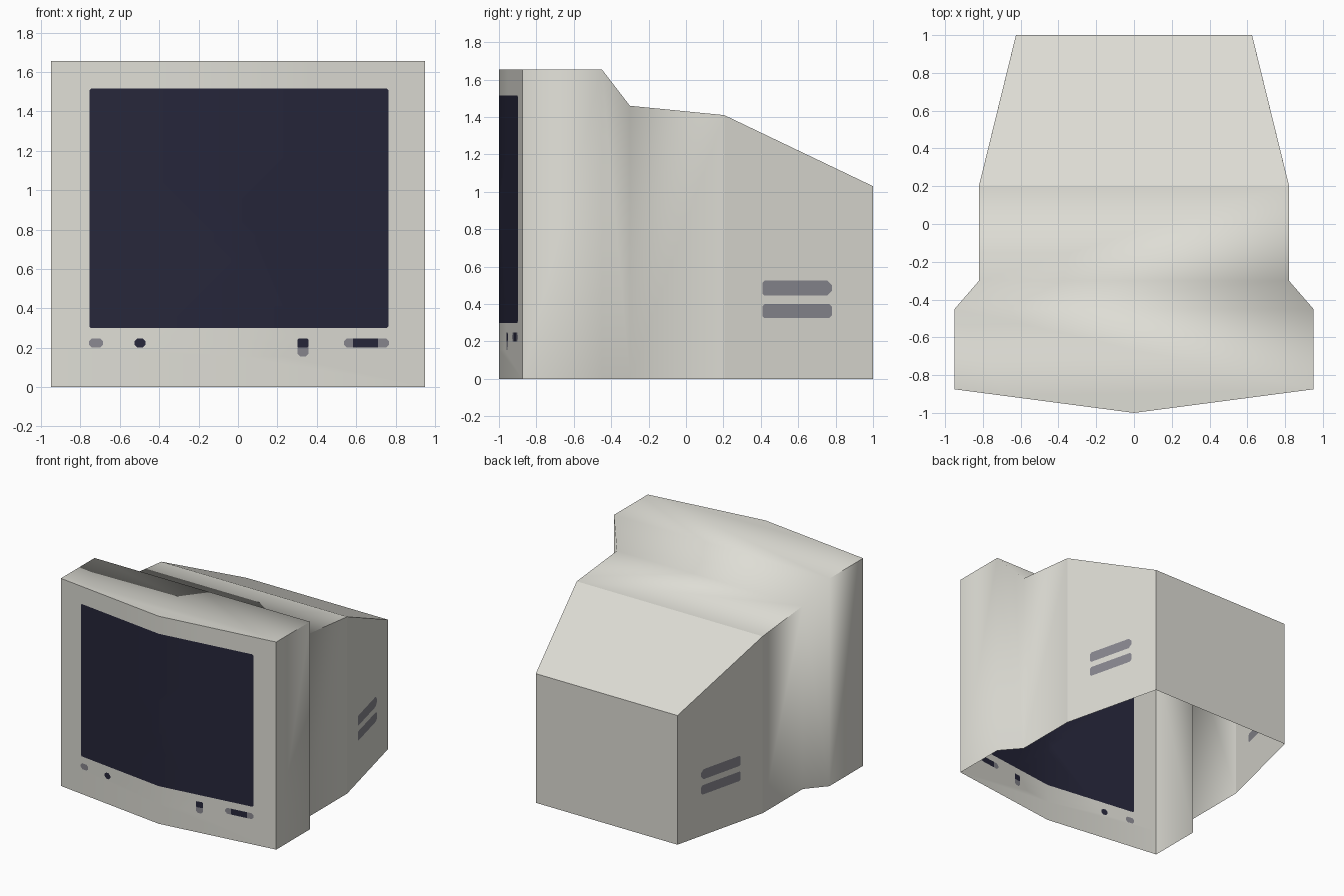
import bpy, bmesh
from mathutils import Vector

if "Cube" in bpy.data.objects:
    bpy.data.objects.remove(bpy.data.objects["Cube"])


def srgb(*rgb):
    return [((c / 255 + 0.055) / 1.055) ** 2.4 for c in rgb] + [1.0]


COLOURS = [("warm_grey_plastic", (222, 221, 213)),
           ("dark_screen", (38, 38, 58)),
           ("mid_grey", (137, 136, 144))]
BODY, DARK, GREY = range(3)

bm = bmesh.new()


def ring(y, w, h):
    """Three-sided section, open at the bottom."""
    return [bm.verts.new(p) for p in
            ((-w, y, 0), (-w, y, h), (w, y, h), (w, y, 0))]


# Casing: sections from the bezel back to the rear panel
sections = [(-0.875, 0.95, 1.655), (-0.45, 0.95, 1.655), (-0.30, 0.82, 1.46),
            (0.205, 0.82, 1.41), (1.0, 0.625, 1.03)]
rings = [ring(*s) for s in sections]
nose_low = bm.verts.new((0, -1, 0))
nose_top = bm.verts.new((0, -1, 1.655))
for n, (a, b) in enumerate(zip(rings, rings[1:])):
    for i in range(3):
        face = [a[i], a[i + 1], b[i + 1], b[i]]
        if n == 0 and i == 1:              # top of the bowed bezel
            face.insert(1, nose_top)
        bm.faces.new(face)
f = rings[0]
bm.faces.new((f[0], nose_low, nose_top, f[1]))   # bowed front, left half
bm.faces.new((nose_low, f[3], f[2], nose_top))   # bowed front, right half
bm.faces.new(rings[-1])                          # rear panel
bmesh.ops.recalc_face_normals(bm, faces=bm.faces)
bm.normal_update()
back = max(bm.faces, key=lambda q: q.calc_center_median().y)
if back.normal.y < 0:
    bmesh.ops.reverse_faces(bm, faces=bm.faces)
    bm.normal_update()


def inlay(axis, side, rect, mat, left=0.015, right=0.015):
    """Cut a chamfered rectangle into the front (axis 1) or a side (axis 0)."""
    u0, u1, z0, z1 = rect
    pts = [(u0 + left, z0), (u1 - right, z0), (u1, z0 + right), (u1, z1 - right),
           (u1 - right, z1), (u0 + left, z1), (u0, z1 - left), (u0, z0 + left)]
    bm.normal_update()
    inside = [q for q in bm.faces if q.normal[axis] * side > 0.9
              and (q.calc_center_median().y < -0.87 if axis == 1
                   else q.calc_center_median().y > 0.21)]
    u = 1 - axis
    for (pu, pz), (qu, qz) in zip(pts, pts[1:] + pts[:1]):
        co, no = Vector((0, 0, pz)), Vector((0, 0, pu - qu))
        co[u], no[u] = pu, qz - pz
        if no.length < 1e-5:
            continue
        no.normalize()
        geom = {e for q in inside for e in (*q.verts, *q.edges, q)}
        out = bmesh.ops.bisect_plane(bm, geom=list(geom), dist=1e-5,
                                     plane_co=co, plane_no=no)["geom"]
        inside = [q for q in out if isinstance(q, bmesh.types.BMFace)
                  and (q.calc_center_median() - co).dot(no) < 0]
    for q in inside:
        q.material_index = mat


# Screen
inlay(1, -1, (-0.755, 0.765, 0.30, 1.515), DARK, 0.008, 0.008)
# Buttons and lamps below the screen
inlay(1, -1, (-0.757, -0.685, 0.20, 0.247), GREY)
inlay(1, -1, (-0.525, -0.47, 0.20, 0.247), DARK)
inlay(1, -1, (0.302, 0.358, 0.155, 0.247), GREY)
inlay(1, -1, (0.302, 0.358, 0.20, 0.247), DARK, 0.006, 0.006)
inlay(1, -1, (0.538, 0.767, 0.20, 0.247), GREY)
inlay(1, -1, (0.585, 0.712, 0.20, 0.247), DARK, 0.001, 0.001)
# Vent slots on both sides
for side in (-1, 1):
    inlay(0, side, (0.41, 0.78, 0.445, 0.525), GREY, 0.01, 0.025)
    inlay(0, side, (0.41, 0.78, 0.325, 0.40), GREY, 0.01, 0.015)

# Smooth bezel and shoulder, crisp outline and rear taper
bm.normal_update()
for q in bm.faces:
    q.smooth = True
for e in bm.edges:
    at_taper = all(abs(v.co.y - 0.205) < 1e-4 for v in e.verts)
    e.smooth = not (at_taper or e.calc_face_angle(0) > 1.05)

mesh = bpy.data.meshes.new("monitor_casing")
bm.to_mesh(mesh)
bm.free()
for name, rgb in COLOURS:
    m = bpy.data.materials.new(name)
    m.diffuse_color = srgb(*rgb)
    m.use_nodes = True
    m.node_tree.nodes["Principled BSDF"].inputs["Base Color"].default_value = m.diffuse_color
    mesh.materials.append(m)
bpy.context.collection.objects.link(bpy.data.objects.new("monitor_casing", mesh))
